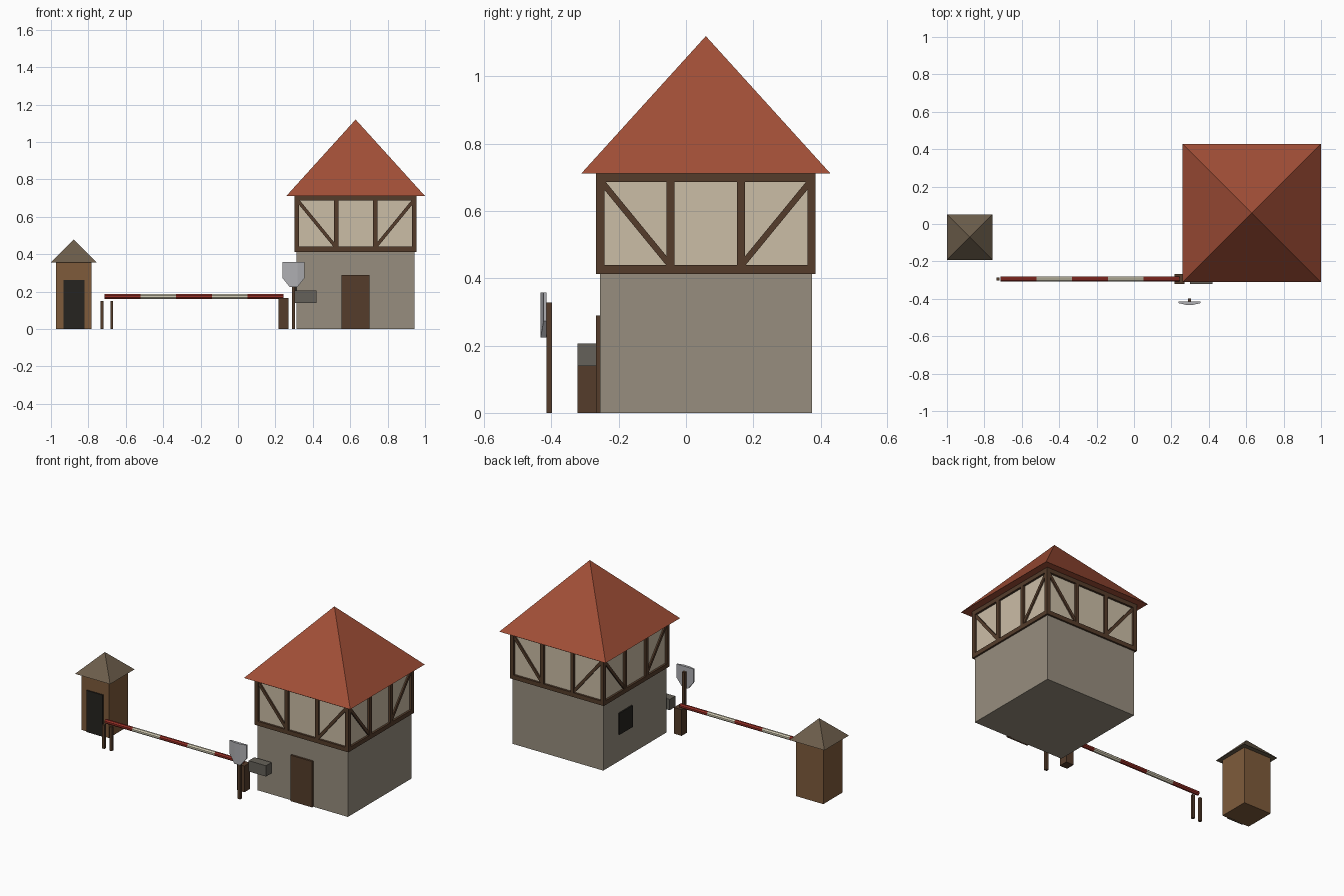
import bpy, bmesh
from math import pi, atan2, hypot
from mathutils import Matrix, Vector

if "Cube" in bpy.data.objects:
    bpy.data.objects.remove(bpy.data.objects["Cube"])


def material(name, r, g, b):
    m = bpy.data.materials.new(name)
    m.diffuse_color = (r, g, b, 1)
    m.use_nodes = True
    m.node_tree.nodes["Principled BSDF"].inputs["Base Color"].default_value = m.diffuse_color
    return m


STONE = material("stone", .31, .27, .21)
PLASTER = material("plaster", .60, .51, .38)
TIMBER = material("timber", .09, .046, .024)
TILE = material("roof_tile", .36, .078, .038)
WOOD = material("wood", .21, .105, .044)
SHINGLE = material("shingle", .15, .11, .07)
DARK = material("dark", .019, .017, .014)
RED = material("red", .32, .03, .02)
CREAM = material("cream", .68, .63, .48)
METAL = material("metal", .43, .43, .45)
IRON = material("iron", .13, .12, .10)


def finish(name, bm, mat):
    bmesh.ops.recalc_face_normals(bm, faces=bm.faces)
    me = bpy.data.meshes.new(name)
    bm.to_mesh(me)
    bm.free()
    me.materials.append(mat)
    ob = bpy.data.objects.new(name, me)
    bpy.context.collection.objects.link(ob)
    return ob


def box(name, x, y, z, mat, xf=Matrix()):
    """Box from (min, max) pairs, optionally transformed."""
    bm = bmesh.new()
    bmesh.ops.create_cube(bm, size=1)
    for v in bm.verts:
        v.co = xf @ Vector([(a + b) / 2 + c * (b - a) for (a, b), c in zip((x, y, z), v.co)])
    return finish(name, bm, mat)


def pyramid(name, cx, cy, half, z0, z1, mat):
    bm = bmesh.new()
    base = [bm.verts.new((cx + sx * half, cy + sy * half, z0))
            for sx, sy in ((-1, -1), (1, -1), (1, 1), (-1, 1))]
    apex = bm.verts.new((cx, cy, z1))
    bm.faces.new(base[::-1])
    for i in range(4):
        bm.faces.new((base[i], base[(i + 1) % 4], apex))
    return finish(name, bm, mat)


# Gate house: stone base, plaster storey, roof
HX, HY = .629, .059
box("stone_base", (HX - .315, HX + .315), (HY - .315, HY + .315), (0, .42), STONE)
box("upper_wall", (HX - .313, HX + .313), (HY - .313, HY + .313), (.42, .71), PLASTER)
pyramid("house_roof", HX, HY, .37, .712, 1.12, TILE)
box("house_door", (.553, .703), (-.268, -.25), (0, .289), TIMBER)
box("side_window", (.305, .32), (.093, .223), (.17, .305), DARK)

# Timber framing, one wall rotated to all four sides
for k in range(4):
    wall = Matrix.Translation((HX, HY, 0)) @ Matrix.Rotation(k * pi / 2, 4, 'Z')
    depth = (-.326, -.300)
    box("sill_beam", (-.326, .300), depth, (.413, .44), TIMBER, wall)
    box("top_plate", (-.326, .300), depth, (.686, .712), TIMBER, wall)
    box("corner_post", (-.326, -.302), (-.326, -.302), (.44, .686), TIMBER, wall)
    for s in (-1, 1):
        box("wall_post", (s * .105 - .012, s * .105 + .012), depth, (.44, .686), TIMBER, wall)
        # brace runs from the corner top to the foot of the inner post
        a, b = Vector((s * .308, 0, .685)), Vector((s * .108, 0, .441))
        d, mid = b - a, (a + b) / 2
        tilt = Matrix.Translation(mid) @ Matrix.Rotation(-atan2(d.z, d.x), 4, 'Y')
        half = hypot(d.x, d.z) / 2
        box("brace", (-half, half), (-.322, -.302), (-.009, .009), TIMBER, wall @ tilt)

# Sentry booth
BX, BY = -.878, -.07
box("booth_body", (BX - .095, BX + .095), (BY - .095, BY + .095), (0, .358), WOOD)
pyramid("booth_roof", BX, BY, .122, .356, .479, SHINGLE)
box("booth_opening", (BX - .056, BX + .056), (BY - .102, BY - .085), (0, .262), DARK)

# Barrier pole in striped octagonal segments
x0, step, PY = -.714, .1914, -.294
for i in range(5):
    bm = bmesh.new()
    bmesh.ops.create_cone(bm, cap_ends=True, segments=8, radius1=.0135, radius2=.0135, depth=step,
                          matrix=Matrix.Translation((x0 + (i + .5) * step, PY, .174))
                          @ Matrix.Rotation(pi / 2, 4, 'Y') @ Matrix.Rotation(pi / 8, 4, 'Z'))
    finish("barrier_segment", bm, (RED, CREAM)[i % 2])
box("pivot_post", (.217, .27), (PY - .028, PY + .028), (0, .165), TIMBER)
box("counterweight", (.30, .42), (PY - .028, PY + .028), (.139, .207), IRON)
for x in (-.727, -.675):
    box("rest_post", (x - .008, x + .008), (PY - .008, PY + .008), (0, .15), TIMBER)

# Shield sign on its post, slightly folded in three strips
SX = .297
box("sign_post", (SX - .009, SX + .009), (-.415, -.398), (0, .328), TIMBER)
bm = bmesh.new()
cols = [(-.059, .273, -.423), (-.02, .224, -.432), (.02, .224, -.432), (.059, .273, -.423)]
rings = [[bm.verts.new((SX + x, y, z)) for y, z in ((yf, zb), (yf, .358), (-.415, .358), (-.415, zb))]
         for x, zb, yf in cols]
for a, b in zip(rings, rings[1:]):
    for j in range(4):
        bm.faces.new((a[j], a[(j + 1) % 4], b[(j + 1) % 4], b[j]))
bm.faces.new(rings[0])
bm.faces.new(rings[-1])
finish("shield_sign", bm, METAL)
